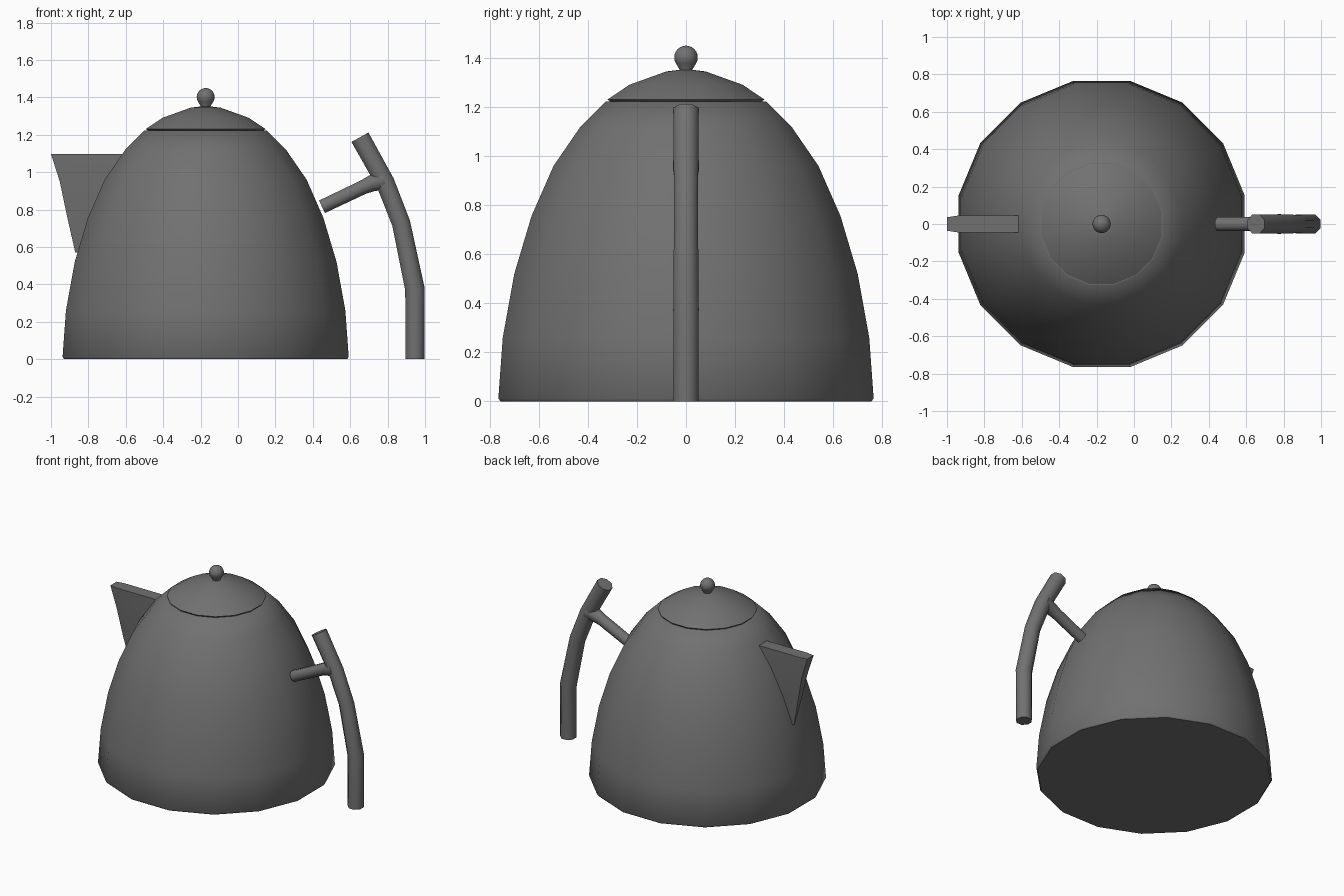
import bpy, bmesh, math
from mathutils import Vector

if "Cube" in bpy.data.objects:
    bpy.data.objects.remove(bpy.data.objects["Cube"])

CX = -0.173  # axis of the pot body

grey = bpy.data.materials.new("dark_grey_metal")
grey.diffuse_color = (0.165, 0.165, 0.165, 1)
grey.use_nodes = True
grey.node_tree.nodes["Principled BSDF"].inputs["Base Color"].default_value = grey.diffuse_color


def finish(name, bm, angle=50):
    bmesh.ops.recalc_face_normals(bm, faces=bm.faces)
    me = bpy.data.meshes.new(name)
    bm.to_mesh(me)
    bm.free()
    ob = bpy.data.objects.new(name, me)
    bpy.context.collection.objects.link(ob)
    me.materials.append(grey)
    bpy.ops.object.select_all(action='DESELECT')
    ob.select_set(True)
    bpy.context.view_layer.objects.active = ob
    bpy.ops.object.shade_smooth_by_angle(angle=math.radians(angle))
    return ob


def loft(name, rings, angle=50):
    """Skin closed rings of equal length and cap both ends."""
    bm = bmesh.new()
    vs = [[bm.verts.new(p) for p in r] for r in rings]
    n = len(vs[0])
    for a, b in zip(vs, vs[1:]):
        for i in range(n):
            j = (i + 1) % n
            bm.faces.new((a[i], a[j], b[j], b[i]))
    bm.faces.new(vs[0])
    bm.faces.new(vs[-1])
    return finish(name, bm, angle)


def lathe(name, profile, n=16):
    """Revolve (half width, z); half width is measured across the flats."""
    k = 1 / math.cos(math.pi / n)
    rings = [[(CX + r * k * math.cos((i + .5) * math.tau / n),
               r * k * math.sin((i + .5) * math.tau / n), z)
              for i in range(n)] for r, z in profile]
    return loft(name, rings)


def tube(name, path, n=8):
    """Mitred bar along (x, z, radius) points in the y = 0 plane."""
    pts = [Vector((x, 0, z)) for x, z, r in path]
    k = 1 / math.cos(math.pi / n)
    rings = []
    for i, p in enumerate(pts):
        a = (p - pts[i - 1]).normalized() if i else (pts[1] - p).normalized()
        b = (pts[i + 1] - p).normalized() if i < len(pts) - 1 else a
        t = (a + b).normalized()
        side = Vector((t.z, 0, -t.x)) / t.dot(a)
        r = path[i][2] * k
        rings.append([p + side * (r * math.cos((j + .5) * math.tau / n))
                      + Vector((0, r * math.sin((j + .5) * math.tau / n), 0))
                      for j in range(n)])
    return loft(name, rings)


# pot body, with a shallow groove where the lid sits
lathe("pot_body", [(0.756, 0), (0.765, 0.012), (0.747, 0.26), (0.70, 0.52),
                   (0.63, 0.755), (0.54, 0.96), (0.43, 1.12), (0.328, 1.222),
                   (0.315, 1.222), (0.305, 1.212)])

# lid
lathe("lid", [(0.305, 1.205), (0.312, 1.226), (0.321, 1.23), (0.23, 1.291),
              (0.08, 1.345), (0.03, 1.351)])

# knob: short flared neck running into a ball
ball = [(0.048 * math.sin(a), 1.402 - 0.048 * math.cos(a))
        for a in [math.radians(d) for d in range(60, 180, 15)]]
lathe("lid_knob", [(0.024, 1.34), (0.027, 1.354)] + ball + [(0.003, 1.45)])

# spout: wedge that narrows to a point at the bottom (tip x, root x, half width, z)
rings = []
for tip, root, w, z in [(-1.0, -0.59, 0.045, 1.098), (-0.953, -0.67, 0.041, 0.95),
                        (-0.913, -0.74, 0.025, 0.76), (-0.87, -0.82, 0.004, 0.57)]:
    m = min(tip + 0.06, (tip + root) / 2)
    half = [(tip, w * 0.8), (m, w), (root, w)]
    rings.append([(x, y, z) for x, y in half] +
                 [(x, -y, z) for x, y in reversed(half)])
loft("spout", rings)

# handle bar and the arm joining it to the body
tube("handle", [(0.946, 0, 0.05), (0.946, 0.375, 0.052), (0.872, 0.728, 0.049),
                (0.787, 0.945, 0.05), (0.652, 1.187, 0.052)])
tube("handle_arm", [(0.449, 0.815, 0.037), (0.67, 0.92, 0.038), (0.715, 0.94, 0.044),
                    (0.78, 0.96, 0.053)])
